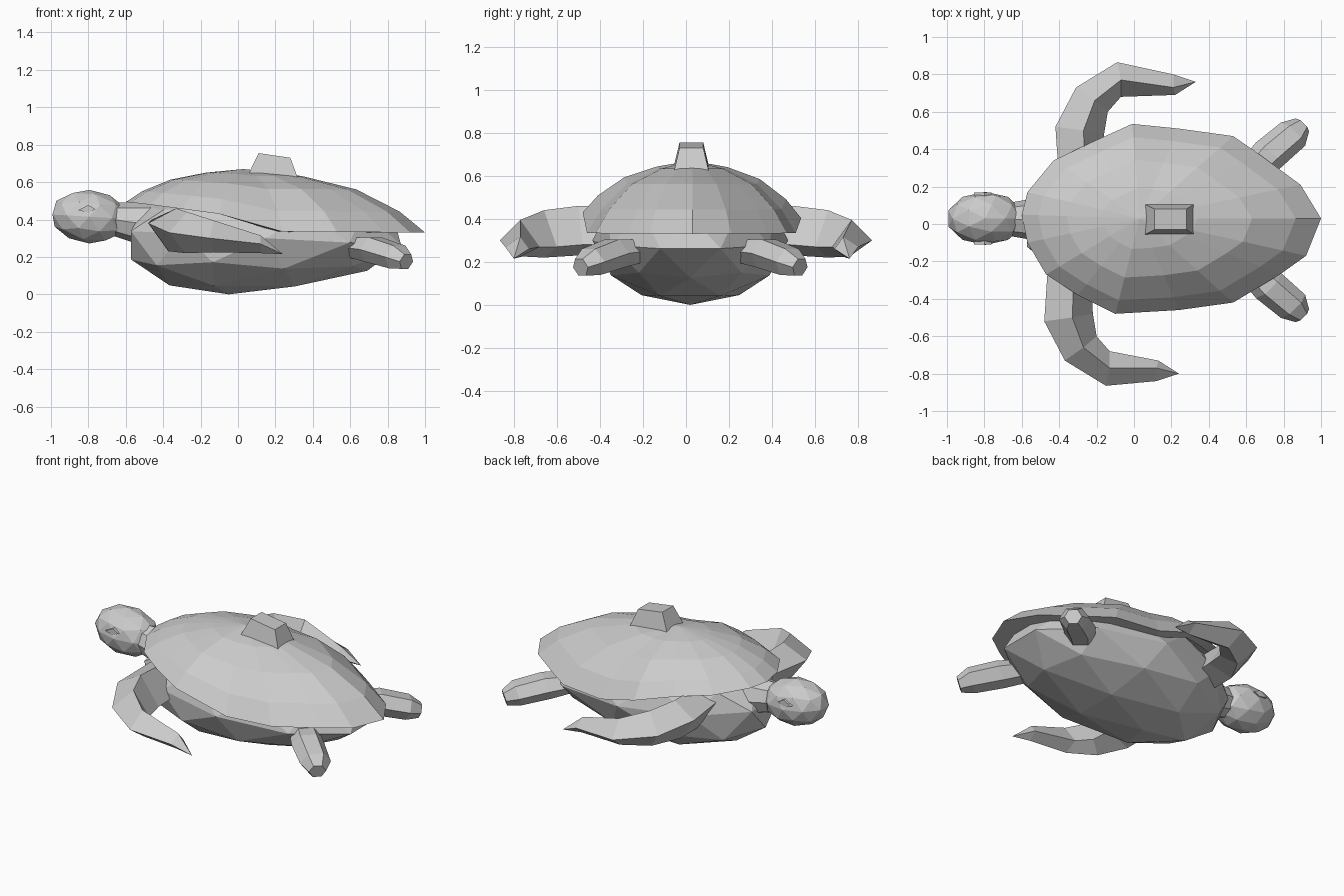
import bpy, bmesh, math
from mathutils import Vector

if "Cube" in bpy.data.objects:
    bpy.data.objects.remove(bpy.data.objects["Cube"])


def finish(name, bm):
    bmesh.ops.recalc_face_normals(bm, faces=bm.faces)
    me = bpy.data.meshes.new(name)
    bm.to_mesh(me)
    bm.free()
    ob = bpy.data.objects.new(name, me)
    bpy.context.collection.objects.link(ob)
    return ob


def loft(name, rings, cap_start=True, cap_end=True):
    """Skin closed rings of points; a one-point ring makes a tip."""
    bm = bmesh.new()
    vs = [[bm.verts.new(p) for p in r] for r in rings]
    for a, b in zip(vs, vs[1:]):
        n = len(a)
        for i in range(n):
            j = (i + 1) % n
            if len(b) == 1:
                bm.faces.new((a[i], a[j], b[0]))
            else:
                bm.faces.new((a[i], a[j], b[j], b[i]))
    if cap_start and len(vs[0]) > 2:
        bm.faces.new(vs[0])
    if cap_end and len(vs[-1]) > 2:
        bm.faces.new(vs[-1])
    return finish(name, bm)


def ball(name, shape, subdiv=2):
    """Icosphere whose unit points are moved by a shape function."""
    bm = bmesh.new()
    bmesh.ops.create_icosphere(bm, subdivisions=subdiv, radius=1)
    for v in bm.verts:
        v.co = Vector(shape(*v.co))
    return finish(name, bm)


# Domed shell with a rim that is higher at the front
outline = [(-.60, .05), (-.57, .17), (-.43, .34), (-.22, .44), (-.01, .535), (.24, .51),
           (.53, .47), (.66, .38), (.89, .21), (1.0, .03), (.92, -.17), (.78, -.27),
           (.53, -.42), (.24, -.46), (-.10, -.48), (-.30, -.38), (-.47, -.27), (-.57, -.10)]
crown = Vector((.03, .03, .67))


def rim_z(x):
    pts = [(-.7, .50), (-.55, .49), (-.1, .43), (.22, .335), (1.1, .33)]
    for (x0, z0), (x1, z1) in zip(pts, pts[1:]):
        if x <= x1:
            return z0 + (z1 - z0) * (x - x0) / (x1 - x0)


def shell_ring(s, f):
    ring = []
    for x, y in outline:
        z = rim_z(x)
        ring.append((crown.x + (x - crown.x) * s, crown.y + (y - crown.y) * s,
                     z + (crown.z - z) * f))
    return ring


loft("shell", [shell_ring(.85, 0), shell_ring(1, 0), shell_ring(.86, .33),
               shell_ring(.62, .68), shell_ring(.32, .89), [crown]], cap_start=False)


# Rounded body and belly, deepest towards the front
def body_shape(x, y, z):
    px = .15 + .76 * x + (.2 * z * (1 - .6 * max(-x, 0)) if z < 0 else 0)
    return px, .02 + .455 * y, .3 - .04 * x * (1 - abs(z)) + .3 * z


ball("body", body_shape)

# Head and neck
ball("head", lambda x, y, z: (-.795 + .207 * x, .03 + .142 * y, .415 + .143 * z - .012 * x))
loft("neck", [[(x, .025 + r * math.cos(a), z + r * math.sin(a))
               for a in [math.tau * i / 8 for i in range(8)]]
              for x, z, r in [(-.72, .41, .08), (-.6, .39, .10), (-.45, .37, .13)]])

# Diamond-shaped eyes
for side, label in ((-1, "right"), (1, "left")):
    pts = [(-.855, .45), (-.80, .478), (-.762, .455), (-.80, .436)]
    loft(label + "_eye", [[(x, .03 + side * d, z) for x, z in pts] for d in (.11, .139)])

# Curved front flippers: outer edge, top ridge, inner edge, underside
stations = [
    [(-.46, -.22, .40), (-.32, -.22, .45), (-.23, -.25, .28), (-.38, -.25, .24)],
    [(-.48, -.52, .38), (-.33, -.50, .46), (-.22, -.48, .28), (-.37, -.50, .23)],
    [(-.37, -.73, .33), (-.27, -.66, .44), (-.20, -.60, .27), (-.28, -.66, .22)],
    [(-.15, -.865, .30), (-.13, -.77, .395), (-.13, -.68, .27), (-.13, -.76, .225)],
    [(.12, -.84, .27), (.12, -.77, .315), (.13, -.73, .26), (.12, -.78, .22)],
    [(.24, -.80, .215)],
]
loft("right_front_flipper", stations)
loft("left_front_flipper", [[(x + .06 + .03 * (x > 0), -y if x < 0 else -y - .04, z)
                             for x, y, z in r] for r in stations])

# Stubby six-sided back flippers
for side, label in ((-1, "right"), (1, "left")):
    rings = []
    for x, y, z, w, h in [(.56, .18, .26, .08, .05), (.72, .35, .24, .095, .075),
                          (.85, .46, .20, .09, .07), (.90, .51, .175, .05, .045)]:
        ring = []
        for i in range(6):
            a = math.tau * i / 6
            c, s = w * math.cos(a), h * math.sin(a)
            ring.append((x + .72 * c + .2 * s, .02 + side * (y - .69 * c + .2 * s), z + s))
        rings.append(ring)
    loft(label + "_back_flipper", rings)

# Tapered block on top of the shell
loft("shell_block", [
    [(.04, -.065, .61), (.335, -.065, .58), (.335, .115, .58), (.04, .115, .61)],
    [(.11, -.03, .755), (.28, -.03, .73), (.28, .08, .73), (.11, .08, .755)]])
